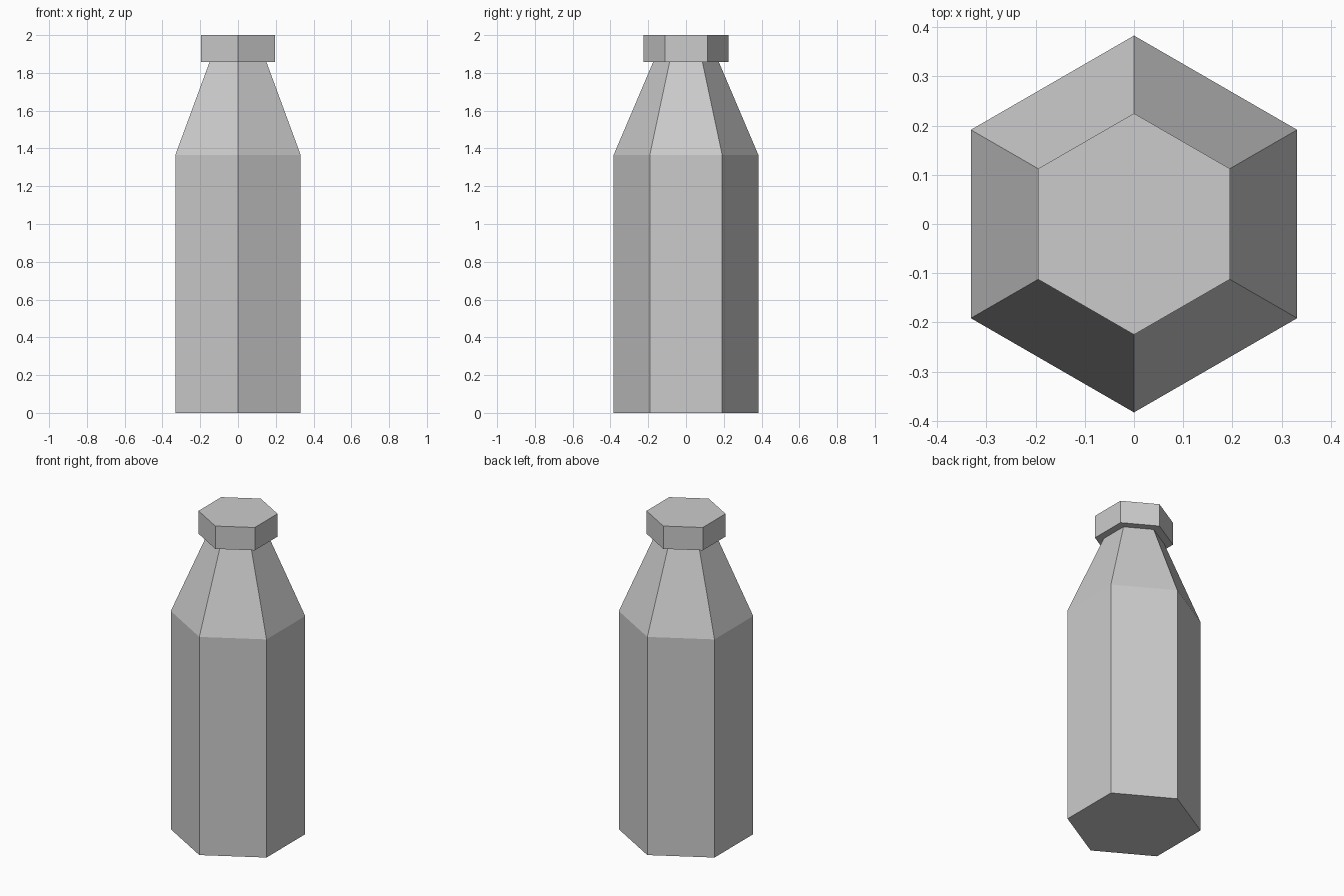
import bpy, bmesh
from math import sin, cos, pi

if "Cube" in bpy.data.objects:
    bpy.data.objects.remove(bpy.data.objects["Cube"])

SIDES = 6


def hex_loft(name, profile):
    """Stack hexagonal rings from (radius, z) pairs and close both ends."""
    bm = bmesh.new()
    rings = []
    for r, z in profile:
        angles = [pi / 2 + 2 * pi * i / SIDES for i in range(SIDES)]
        rings.append([bm.verts.new((r * cos(a), r * sin(a), z)) for a in angles])
    for low, high in zip(rings, rings[1:]):
        for i in range(SIDES):
            j = (i + 1) % SIDES
            bm.faces.new((low[i], low[j], high[j], high[i]))
    bm.faces.new(rings[0][::-1])
    bm.faces.new(rings[-1])
    bmesh.ops.recalc_face_normals(bm, faces=bm.faces)
    mesh = bpy.data.meshes.new(name)
    bm.to_mesh(mesh)
    bm.free()
    obj = bpy.data.objects.new(name, mesh)
    bpy.context.collection.objects.link(obj)
    return obj


# Straight body with tapered shoulder, seated just inside the cap
hex_loft("bottle_body", [(0.383, 0), (0.383, 1.366), (0.172, 1.862)])

# Overhanging cap
hex_loft("bottle_cap", [(0.225, 1.857), (0.225, 2.0)])
